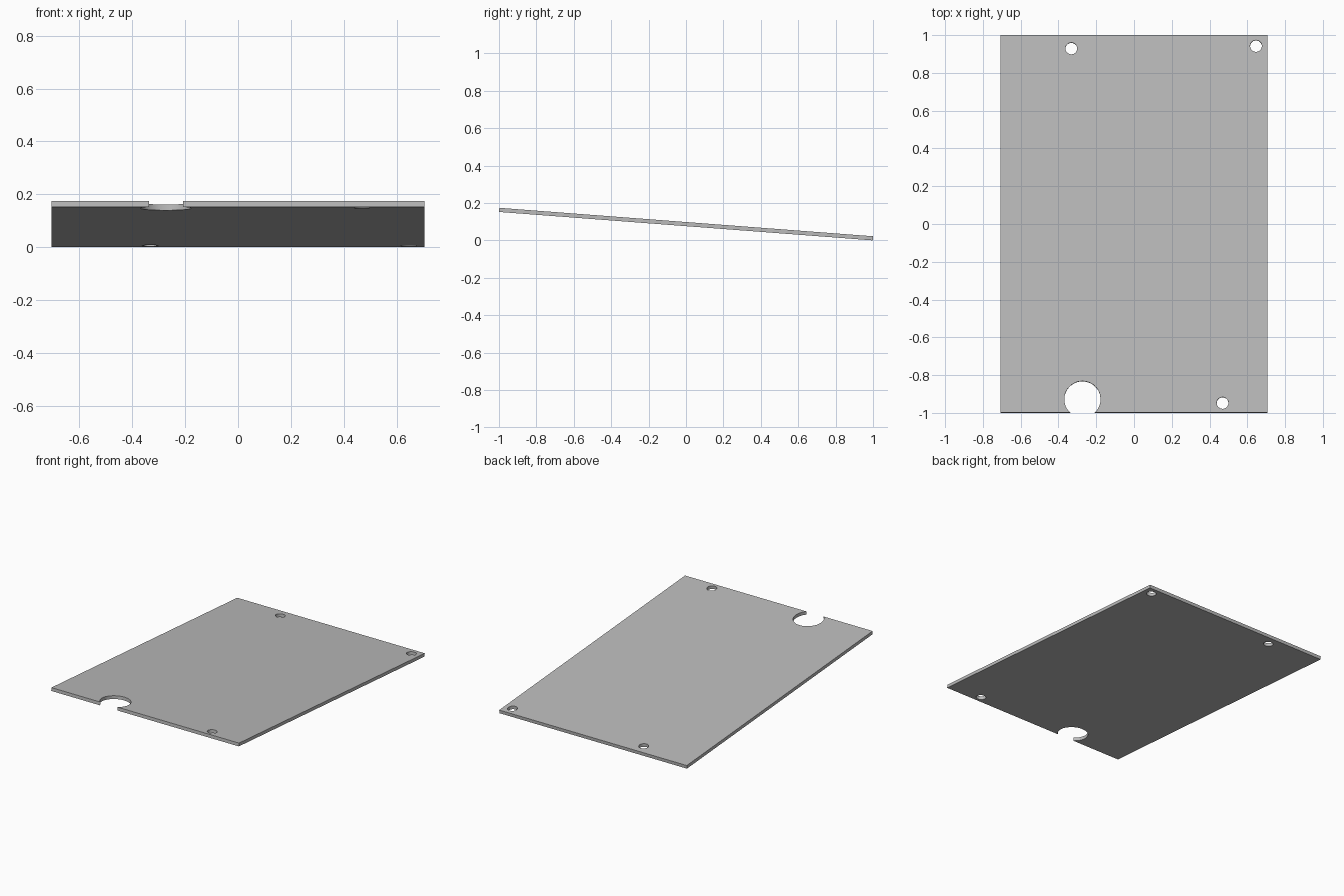
import bpy, bmesh, math
from mathutils import Matrix

if "Cube" in bpy.data.objects:
    bpy.data.objects.remove(bpy.data.objects["Cube"], do_unlink=True)

WIDTH, LENGTH, THICK = 1.412, 2.004, 0.022
TILT = math.radians(-4.35)

grey = bpy.data.materials.new("plain grey")
grey.use_nodes = True
colour = (0.5, 0.5, 0.5, 1)
grey.diffuse_color = colour
grey.node_tree.nodes["Principled BSDF"].inputs["Base Color"].default_value = colour


def add_object(name, bm):
    mesh = bpy.data.meshes.new(name)
    bm.to_mesh(mesh)
    bm.free()
    mesh.materials.append(grey)
    obj = bpy.data.objects.new(name, mesh)
    bpy.context.collection.objects.link(obj)
    return obj


# Flat rectangular plate
bm = bmesh.new()
bmesh.ops.create_cube(bm, size=1, matrix=Matrix.Diagonal((WIDTH, LENGTH, THICK, 1)))
plate = add_object("plate", bm)

# Round cutters: three screw holes and one notch open to the front edge
cutters = []
for name, x, y, radius in (
    ("back_right_hole", -0.332, 0.931, 0.031),
    ("back_left_hole", 0.646, 0.944, 0.031),
    ("front_left_hole", 0.469, -0.951, 0.031),
    ("front_notch", -0.273, -0.931, 0.096),
):
    bm = bmesh.new()
    bmesh.ops.create_cone(bm, cap_ends=True, segments=48, radius1=radius,
                          radius2=radius, depth=0.2,
                          matrix=Matrix.Translation((x, y, 0)))
    cutter = add_object(name + "_cutter", bm)
    cutter.hide_render = True
    cutters.append(cutter)
    cut = plate.modifiers.new(name, "BOOLEAN")
    cut.operation, cut.solver, cut.object = "DIFFERENCE", "EXACT", cutter

# Apply the cuts and drop the cutters
bpy.context.view_layer.update()
cut_mesh = bpy.data.meshes.new_from_object(
    plate.evaluated_get(bpy.context.evaluated_depsgraph_get()))
plate.modifiers.clear()
plate.data = cut_mesh
for cutter in cutters:
    bpy.data.objects.remove(cutter, do_unlink=True)

# Tilt the plate down towards the back and rest it on the floor
plate.data.transform(Matrix.Rotation(TILT, 4, "X"))
plate.location.z = -min(v.co.z for v in plate.data.vertices)

# Smooth hole walls, sharp plate edges
bpy.ops.object.select_all(action="DESELECT")
plate.select_set(True)
bpy.context.view_layer.objects.active = plate
bpy.ops.object.shade_smooth_by_angle(angle=math.radians(30))
